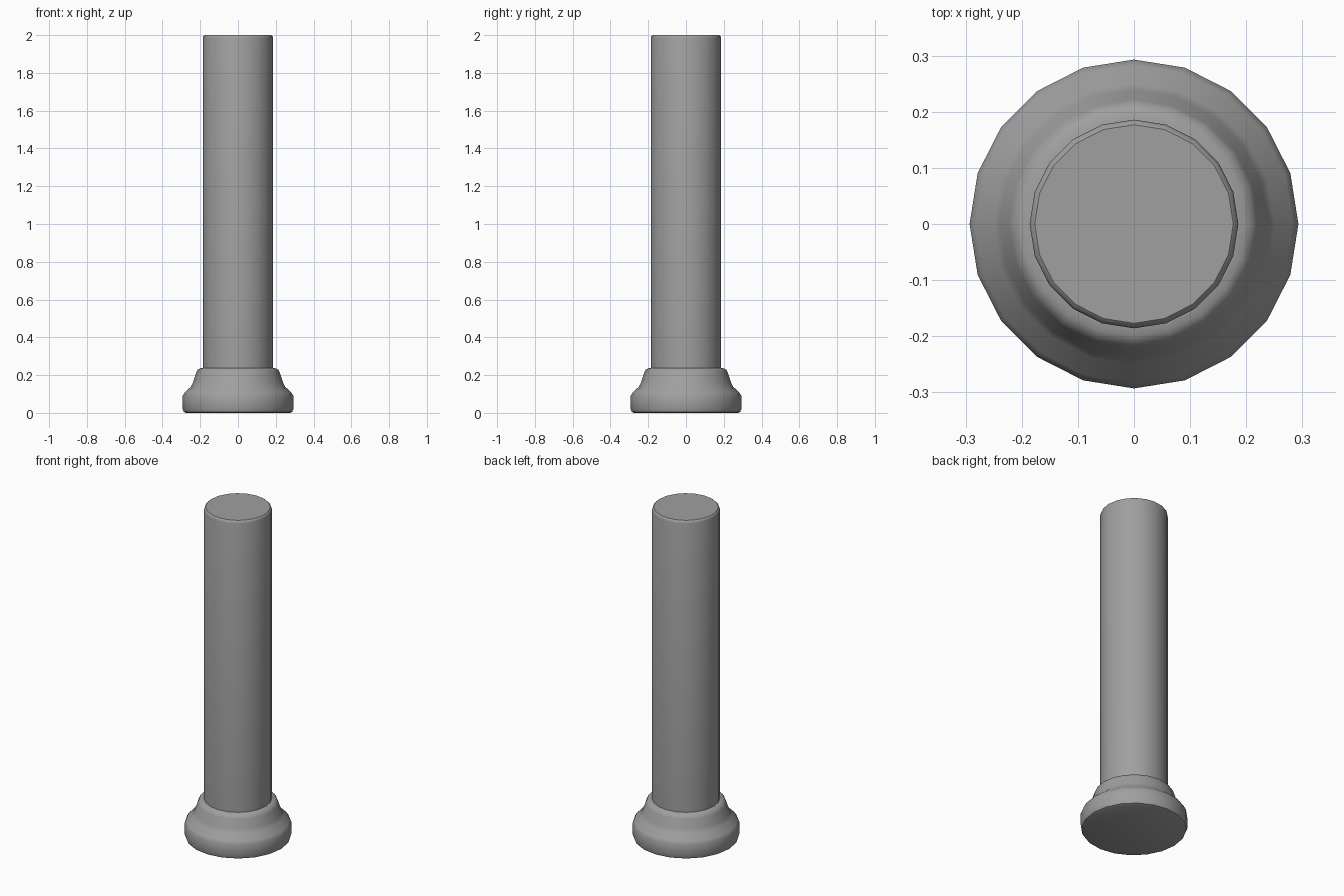
import bpy, bmesh, math

cube = bpy.data.objects.get("Cube")
if cube:
    bpy.data.objects.remove(cube, do_unlink=True)

SIDES = 20

grey = bpy.data.materials.new("stone_grey")
grey.use_nodes = True
colour = (0.35, 0.35, 0.35, 1)
grey.diffuse_color = colour
grey.node_tree.nodes["Principled BSDF"].inputs["Base Color"].default_value = colour


def lathe(name, profile):
    """Spin a list of (radius, height) points into a capped solid."""
    bm = bmesh.new()
    rings = []
    for r, z in profile:
        rings.append([bm.verts.new((r * math.cos(2 * math.pi * i / SIDES),
                                    r * math.sin(2 * math.pi * i / SIDES), z))
                      for i in range(SIDES)])
    for low, high in zip(rings, rings[1:]):
        for i in range(SIDES):
            j = (i + 1) % SIDES
            bm.faces.new((low[i], low[j], high[j], high[i]))
    bm.faces.new(rings[0][::-1])
    bm.faces.new(rings[-1])
    mesh = bpy.data.meshes.new(name)
    bm.to_mesh(mesh)
    bm.free()
    mesh.materials.append(grey)
    obj = bpy.data.objects.new(name, mesh)
    bpy.context.collection.objects.link(obj)
    bpy.ops.object.select_all(action="DESELECT")
    obj.select_set(True)
    bpy.context.view_layer.objects.active = obj
    bpy.ops.object.shade_smooth_by_angle(angle=math.radians(35))
    return obj


# Flared foot: rounded rim, concave shoulder, rounded collar
lathe("base", [(0.275, 0), (0.287, 0.005), (0.293, 0.02), (0.293, 0.09),
               (0.283, 0.108), (0.25, 0.138), (0.239, 0.16), (0.222, 0.212),
               (0.214, 0.228), (0.2, 0.236), (0.18, 0.238)])

# Plain shaft with a small chamfer at the top
lathe("shaft", [(0.186, 0.2), (0.186, 1.985), (0.183, 1.995), (0.177, 2)])
